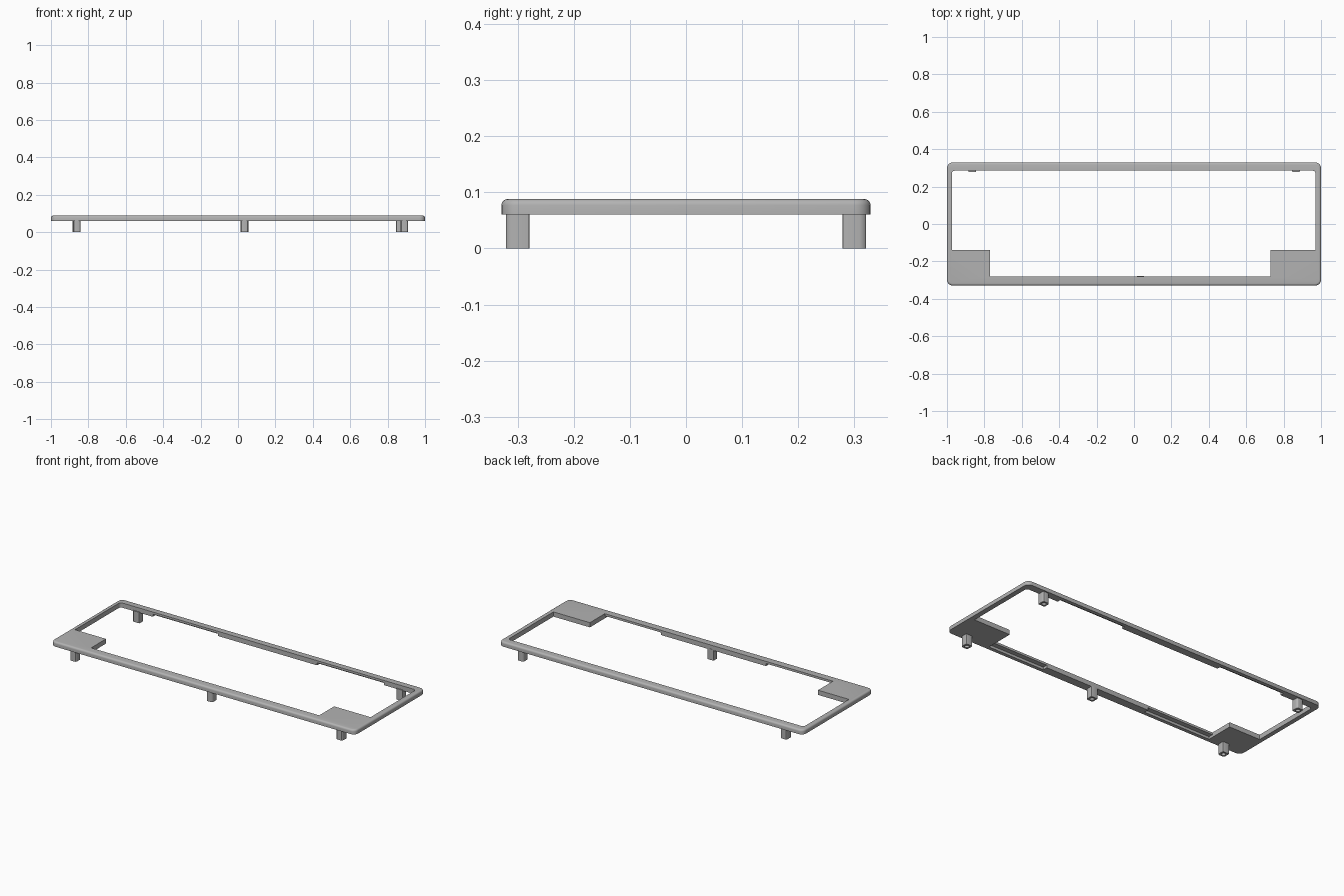
import bpy, bmesh
from math import pi, cos, sin
from mathutils import Vector

cube = bpy.data.objects.get("Cube")
if cube:
    bpy.data.objects.remove(cube, do_unlink=True)

grey = bpy.data.materials.new("plain grey")
grey.use_nodes = True
grey.diffuse_color = (0.45, 0.45, 0.45, 1)
grey.node_tree.nodes["Principled BSDF"].inputs["Base Color"].default_value = grey.diffuse_color

BOTTOM, TOP = 0.06, 0.088


def round_corners(points, radii, steps=5):
    """Replace each corner of an outline with a curved fillet of its radius."""
    out = []
    for i, (p, r) in enumerate(zip(points, radii)):
        p = Vector(p)
        if r == 0:
            out.append(p)
            continue
        a = (Vector(points[i - 1]) - p).normalized()
        b = (Vector(points[(i + 1) % len(points)]) - p).normalized()
        centre = p + (a + b) * r
        for k in range(steps + 1):
            t = k / steps * pi / 2
            out.append(centre - b * r * cos(t) - a * r * sin(t))
    return out


def rectangle(x0, x1, y0, y1):
    return [(x0, y0), (x1, y0), (x1, y1), (x0, y1)]


def prism(name, outline, z0, z1, top_bevel=0):
    """Extrude an outline upward, optionally rounding its top rim."""
    bm = bmesh.new()
    low = [bm.verts.new((p[0], p[1], z0)) for p in outline]
    high = [bm.verts.new((p[0], p[1], z1)) for p in outline]
    n = len(outline)
    bm.faces.new(low[::-1])
    cap = bm.faces.new(high)
    for i in range(n):
        j = (i + 1) % n
        bm.faces.new((low[i], low[j], high[j], high[i]))
    bmesh.ops.recalc_face_normals(bm, faces=bm.faces[:])
    if top_bevel:
        bmesh.ops.bevel(bm, geom=list(cap.edges), offset=top_bevel, segments=4,
                        profile=0.5, affect='EDGES')
    mesh = bpy.data.meshes.new(name)
    bm.to_mesh(mesh)
    bm.free()
    mesh.materials.append(grey)
    obj = bpy.data.objects.new(name, mesh)
    bpy.context.collection.objects.link(obj)
    return obj


def cut(target, cutter):
    """Subtract the cutter, bake the result and discard the cutter."""
    cutter.hide_render = True
    mod = target.modifiers.new("cut", 'BOOLEAN')
    mod.operation = 'DIFFERENCE'
    mod.solver = 'EXACT'
    mod.object = cutter
    bpy.context.view_layer.objects.active = target
    bpy.ops.object.modifier_apply(modifier=mod.name)
    bpy.data.objects.remove(cutter, do_unlink=True)


def smooth(obj):
    bpy.ops.object.select_all(action='DESELECT')
    obj.select_set(True)
    bpy.context.view_layer.objects.active = obj
    bpy.ops.object.shade_smooth_by_angle()


# Bezel plate with rounded corners and a rounded top rim
bezel = prism("bezel_frame", round_corners(rectangle(-1, 1, -0.329, 0.329), [0.03] * 4),
              BOTTOM, TOP, top_bevel=0.011)

# Opening that leaves a wide pad in each front corner
opening = [(-0.77, -0.28), (0.73, -0.28), (0.73, -0.14), (0.97, -0.14),
           (0.97, 0.285), (-0.974, 0.285), (-0.974, -0.14), (-0.77, -0.14)]
cut(bezel, prism("opening_cutter",
                 round_corners(opening, [0, 0, 0, 0, 0.015, 0.015, 0, 0]), 0, 0.2))

# Undercuts that leave thin lips between the thick parts of the long rails
for x0, x1, side in [(-0.76, -0.33, 1), (0.32, 0.76, 1),
                     (-0.77, -0.33, -1), (0.36, 0.73, -1)]:
    y0, y1 = sorted((side * 0.2, side * 0.308))
    cut(bezel, prism("undercut_cutter", rectangle(x0, x1, y0, y1), 0.04, 0.075))
smooth(bezel)

# Hollow mounting posts, rounded on the outward side
H = 0.021
for name, x, side in [("front_right_post", -0.862, -1), ("front_middle_post", 0.035, -1),
                      ("front_left_post", 0.889, -1), ("back_right_post", -0.865, 1),
                      ("back_left_post", 0.866, 1)]:
    y = side * 0.3
    radii = [0.011, 0.011, 0.003, 0.003]
    if side > 0:
        radii.reverse()
    post = prism(name, round_corners(rectangle(x - H, x + H, y - H, y + H), radii, 3),
                 0, BOTTOM + 0.005)
    ring = [(x + 0.012 * cos(k * pi / 8), y + 0.012 * sin(k * pi / 8)) for k in range(16)]
    cut(post, prism("hole_cutter", ring, -0.02, 0.045))
    smooth(post)
